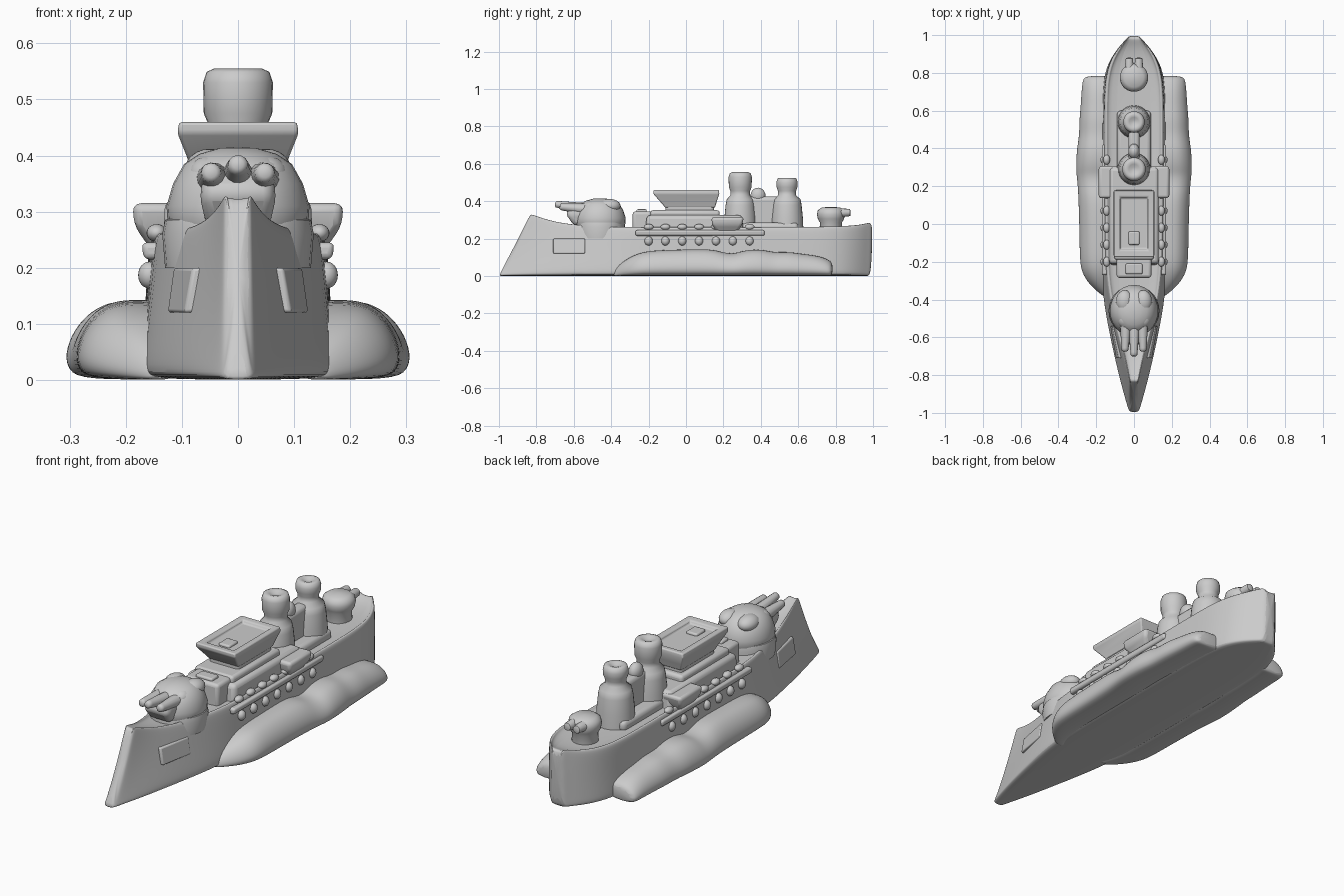
import bpy, bmesh, math
from mathutils import Vector

if "Cube" in bpy.data.objects:
    bpy.data.objects.remove(bpy.data.objects["Cube"])


def finish(name, bm, bevel=0, subsurf=0, mirror=False, angle=50):
    bmesh.ops.recalc_face_normals(bm, faces=bm.faces)
    me = bpy.data.meshes.new(name)
    bm.to_mesh(me)
    bm.free()
    ob = bpy.data.objects.new(name, me)
    bpy.context.collection.objects.link(ob)
    if mirror:
        ob.modifiers.new("mirror", 'MIRROR').use_mirror_merge = False
    if bevel:
        b = ob.modifiers.new("bevel", 'BEVEL')
        b.width, b.segments = bevel, 3
    if subsurf:
        s = ob.modifiers.new("smooth", 'SUBSURF')
        s.levels = s.render_levels = subsurf
    bpy.ops.object.select_all(action='DESELECT')
    ob.select_set(True)
    bpy.context.view_layer.objects.active = ob
    bpy.ops.object.shade_smooth_by_angle(angle=math.radians(angle))
    return ob


def loft(name, rings, **kw):
    bm = bmesh.new()
    vs = [[bm.verts.new(p) for p in r] for r in rings]
    n = len(rings[0])
    for a, b in zip(vs, vs[1:]):
        for i in range(n):
            bm.faces.new((a[i], a[(i + 1) % n], b[(i + 1) % n], b[i]))
    bm.faces.new(vs[0])
    bm.faces.new(vs[-1])
    return finish(name, bm, **kw)


def lathe(name, x, y, profile, sx=1, sy=1, n=28, **kw):
    # profile is (radius, height) from bottom to top
    rings = [[(x + r * sx * math.cos(2 * math.pi * i / n),
               y + r * sy * math.sin(2 * math.pi * i / n), z) for i in range(n)]
             for r, z in profile]
    return loft(name, rings, **kw)


def slab(name, levels, bevel=.012, **kw):
    # levels are (x0, x1, y0, y1, z) from bottom to top
    return loft(name, [[(a, c, z), (b, c, z), (b, d, z), (a, d, z)]
                       for a, b, c, d, z in levels], bevel=bevel, **kw)


def block(name, x, y0, y1, z0, z1, bevel=.015):
    return slab(name, [(-x, x, y0, y1, z) for z in (z0, z1)], bevel)


def rod(name, p, q, r0, r1, n=14, mirror=False):
    p, q = Vector(p), Vector(q)
    d = (q - p).normalized()
    u = d.orthogonal().normalized()
    w = d.cross(u)
    rings = []
    for t, r in ((0, r0), (.9, r1), (.97, r1 * .9), (1, r1 * .5)):
        c = p.lerp(q, t)
        rings.append([c + r * (u * math.cos(2 * math.pi * i / n) + w * math.sin(2 * math.pi * i / n))
                      for i in range(n)])
    return loft(name, rings, mirror=mirror)


def blob(name, c, s, mirror=False):
    bm = bmesh.new()
    bmesh.ops.create_uvsphere(bm, u_segments=20, v_segments=12, radius=1)
    for v in bm.verts:
        v.co = Vector([c[i] + s[i] * v.co[i] for i in range(3)])
    return finish(name, bm, mirror=mirror)


# Hull with raked ram bow, bulwark and sunken deck
stations = [  # y at keel, y at rail, half width at keel, at rail, rail height
    (-1.005, -.835, .022, .022, .33), (-.995, -.825, .03, .026, .33),
    (-.93, -.77, .05, .038, .31), (-.80, -.68, .085, .062, .285),
    (-.60, -.55, .128, .10, .27), (-.38, -.36, .168, .14, .262),
    (-.2, -.2, .172, .155, .262), (.2, .2, .172, .158, .262), (.6, .6, .172, .16, .262),
    (.76, .76, .165, .155, .265), (.86, .86, .135, .13, .268),
    (.93, .935, .085, .085, .275), (.97, .975, .045, .045, .285), (.99, 1.0, .028, .026, .285)]
rings = []
for yb, yt, wb, wt, zt in stations:
    k = min(1, wt / .1)
    half = [(wb * .9, 0), (wb, .012), (wb, .04), ((wb + wt) / 2, zt * .5), (wt, zt - .02),
            (wt - .006 * k, zt), (wt - .02 * k, zt), (wt - .026 * k, zt - .022 * k)]
    sec = half + [(-x, z) for x, z in reversed(half)]
    rings.append([(x, yb + (yt - yb) * (max(z, 0) / zt) ** .75, z) for x, z in sec])
loft("hull", rings, subsurf=2)

# Side bulges with banded swellings
section = [(0, 0), (.85, 0), (.97, .13), (1, .34), (.93, .64), (.78, .88), (.6, 1), (.3, 1), (0, .95)]
bulge = [(-.39, .15, .03), (-.37, .18, .05), (-.32, .24, .09), (-.25, .283, .125), (-.17, .29, .138),
         (0, .292, .142), (.14, .297, .145), (.2, .30, .125), (.26, .307, .118), (.31, .31, .138),
         (.4, .305, .145), (.47, .292, .125), (.55, .292, .13), (.62, .285, .118),
         (.7, .28, .11), (.76, .275, .09), (.785, .26, .07)]
loft("side_bulge", [[(.1 + (xo - .1) * u, y, h * v) for u, v in section] for y, xo, h in bulge],
     subsurf=2, mirror=True)

# Hull side ledge and row of gunports
slab("side_ledge", [(.10, .168, -.27, .42, .215), (.10, .172, -.27, .42, .245)], .01, mirror=True)
for i in range(7):
    y = -.2 + i * .09
    blob("gunport", (.158, y, .187), (.02, .022, .024), True)
    blob("deck_edge_knob", (.145, y, .262), (.018, .026, .016), True)

# Bow side panel
loft("bow_panel", [[(.088 + o, -.71, .12), (.118 + o, -.54, .12), (.107 + o, -.54, .20), (.073 + o, -.71, .20)]
                   for o in (-.02, .008)], bevel=.006, mirror=True)

# Central superstructure in steps
slab("deckhouse", [(-.135, .135, -.22, .31, .2), (-.13, .13, -.21, .30, .325)], .02)
block("upper_deckhouse", .105, -.19, .18, .3, .352)
block("forward_deckhouse", .092, -.285, -.15, .22, .345)
block("forward_hatch", .045, -.265, -.21, .33, .357, .008)

# Wing sponsons
slab("wing_sponson", [(.08, .15, .17, .27, .225), (.08, .185, .14, .30, .275),
                      (.08, .188, .135, .31, .315)], .015, mirror=True)

# Bridge: neck and flared tub with recessed top
block("bridge_neck", .08, -.11, .15, .33, .39, .015)
slab("bridge_tub", [(-.08, .08, -.11, .155, .365), (-.092, .092, -.14, .165, .4),
                    (-.108, .108, -.175, .178, .44), (-.105, .105, -.175, .175, .46),
                    (-.075, .075, -.14, .145, .458), (-.07, .07, -.13, .135, .443)], .006)
block("bridge_hatch", .03, -.11, -.04, .43, .454, .008)

# Forward turret with barbette, dome, ribs and three guns
lathe("forward_barbette", 0, -.46, [(.13, .2), (.135, .26), (.13, .285), (.1, .3)])
lathe("forward_turret", 0, -.46, [(.11, .24), (.128, .28), (.13, .31), (.118, .35), (.098, .385),
                                  (.07, .403), (.035, .413), (.005, .415)], .98, 1.06)
for x in (-.05, .05):
    blob("turret_cupola", (x, -.41, .375), (.045, .06, .037))
    blob("turret_sight", (x, -.5, .365), (.04, .05, .035))
slab("gun_mantlet", [(-.055, .055, -.60, -.45, .27), (-.07, .07, -.645, -.45, .335),
                     (-.055, .055, -.61, -.45, .375)], .02)
for x, tip in ((-.048, -.675), (0, -.70), (.048, -.675)):
    rod("forward_gun", (x * .9, -.5, .355), (x, tip, .385 if x == 0 else .37), .033, .019)

# Funnels with flared bases and dished tops
for y, top, r in ((.29, .555, .061), (.54, .525, .056)):
    lathe("funnel", 0, y, [(.088, .24), (.085, .31), (.078, .38), (.072, .41), (r * .86, .432),
                           (r * .86, .455), (r, .475), (r * 1.02, top - .025), (r * .92, top - .006),
                           (r * .7, top), (r * .45, top - .004), (r * .2, top - .012)])
block("funnel_link", .03, .33, .52, .24, .425, .02)
blob("link_vent", (0, .385, .43), (.03, .04, .042))
block("funnel_platform", .09, .24, .6, .23, .285, .02)

# Aft turret with twin guns
lathe("aft_turret", 0, .775, [(.06, .22), (.058, .285), (.07, .305), (.075, .33), (.07, .352),
                              (.05, .366), (.005, .37)])
for x in (-.025, .025):
    rod("aft_gun", (x, .79, .335), (x, .88, .34), .026, .02)
